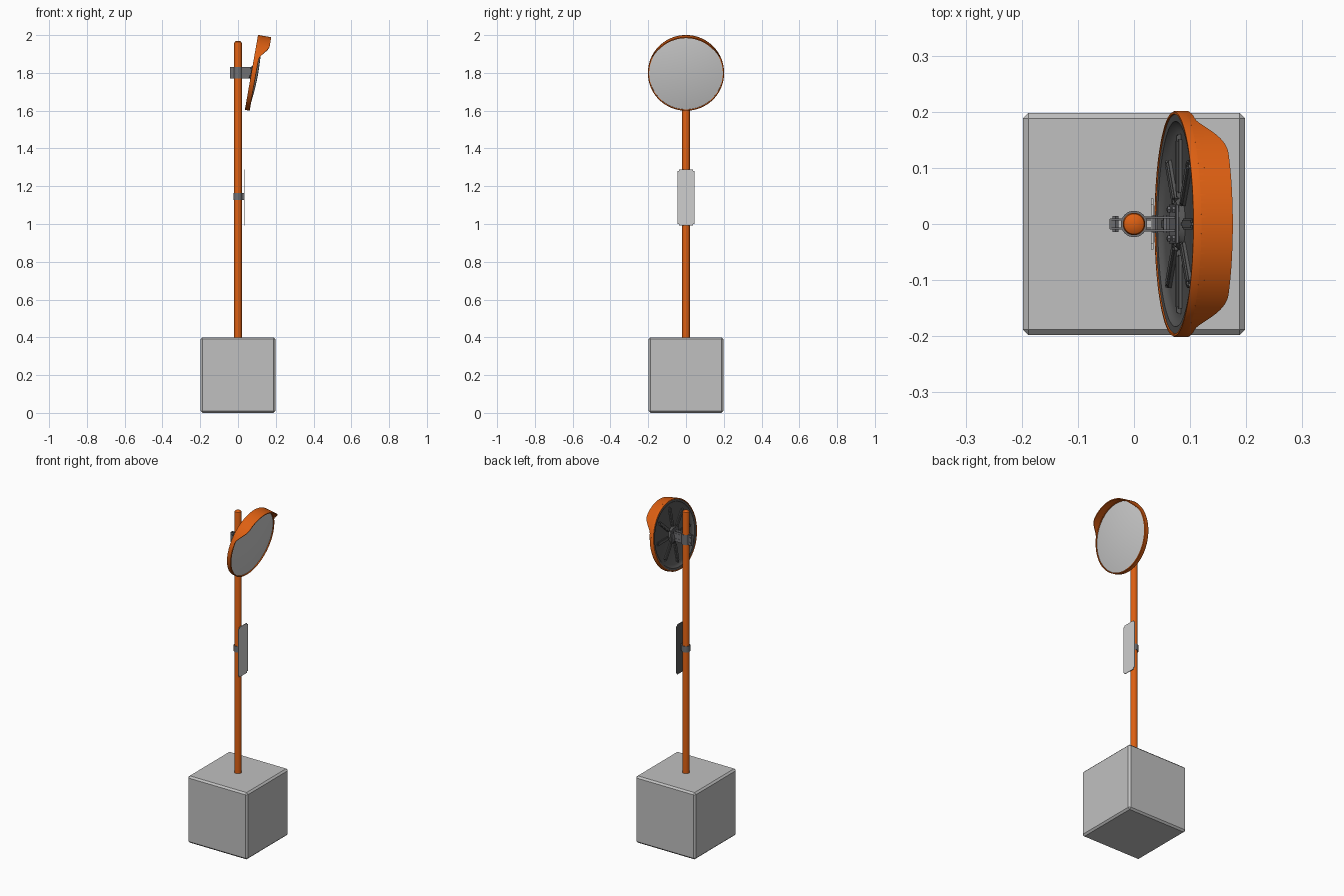
import bpy, bmesh, math
from mathutils import Matrix, Vector

if "Cube" in bpy.data.objects:
    bpy.data.objects.remove(bpy.data.objects["Cube"])


def material(name, color):
    m = bpy.data.materials.new(name)
    m.diffuse_color = (*color, 1)
    m.use_nodes = True
    m.node_tree.nodes["Principled BSDF"].inputs["Base Color"].default_value = (*color, 1)
    return m


ORANGE = material("orange paint", (0.72, 0.115, 0.006))
CONCRETE = material("concrete grey", (0.53, 0.53, 0.53))
SILVER = material("mirror silver", (0.6, 0.6, 0.6))
DARK = material("dark plastic", (0.1, 0.1, 0.1))
STEEL = material("bracket steel", (0.16, 0.16, 0.17))
WHITE = material("sign white", (0.62, 0.62, 0.62))

# Mirror head frame: local x points out of the glass, tipped downwards
HEAD = Matrix.Translation((0.085, 0, 1.8)) @ Matrix.Rotation(math.radians(10), 4, "Y")
UPRIGHT = Matrix.Identity(4)
R = 0.2015


def finish(name, bm, mats, matrix=UPRIGHT, smooth=True):
    bmesh.ops.remove_doubles(bm, verts=bm.verts, dist=0.00001)
    bmesh.ops.recalc_face_normals(bm, faces=bm.faces)
    bm.transform(matrix)
    mesh = bpy.data.meshes.new(name)
    bm.to_mesh(mesh)
    bm.free()
    ob = bpy.data.objects.new(name, mesh)
    bpy.context.collection.objects.link(ob)
    for m in mats:
        mesh.materials.append(m)
    if smooth:
        bpy.ops.object.select_all(action="DESELECT")
        ob.select_set(True)
        bpy.context.view_layer.objects.active = ob
        bpy.ops.object.shade_smooth_by_angle(angle=math.radians(35))
    return ob


def lathe(name, profile, mat, matrix=UPRIGHT, axis="X", steps=72):
    """Spin (radius, height) points around the chosen axis."""
    bm = bmesh.new()
    if axis == "X":
        vs = [bm.verts.new((h, 0, r)) for r, h in profile]
        direction = (1, 0, 0)
    else:
        vs = [bm.verts.new((r, 0, h)) for r, h in profile]
        direction = (0, 0, 1)
    edges = [bm.edges.new(p) for p in zip(vs, vs[1:])]
    bmesh.ops.spin(bm, geom=vs + edges, cent=(0, 0, 0), axis=direction,
                   angle=math.tau, steps=steps, use_merge=True)
    return finish(name, bm, [mat], matrix)


def box(name, center, size, mat, bevel=0.0, matrix=UPRIGHT):
    bm = bmesh.new()
    bmesh.ops.create_cube(bm, size=1, matrix=Matrix.Translation(center) @ Matrix.Diagonal((*size, 1)))
    if bevel:
        bmesh.ops.bevel(bm, geom=bm.edges[:], offset=bevel, segments=1, affect="EDGES")
    return finish(name, bm, [mat], matrix, smooth=False)


def bolt(name, x, z, length):
    bm = bmesh.new()
    bmesh.ops.create_cone(bm, cap_ends=True, segments=6, radius1=0.006, radius2=0.006, depth=length,
                          matrix=Matrix.Translation((x, 0, z)) @ Matrix.Rotation(math.pi / 2, 4, "X"))
    return finish(name, bm, [STEEL], smooth=False)


# Base block and pole
box("base_block", (0, 0, 0.2), (0.396, 0.396, 0.4), CONCRETE, 0.01)
lathe("pole", [(0, 0.39), (0.02, 0.39), (0.02, 1.957), (0.018, 1.964), (0.012, 1.968), (0, 1.97)],
      ORANGE, axis="Z", steps=32)

# Mirror head: rim, convex glass, back dish
lathe("mirror_rim", [(0.196, -0.014), (0.2, -0.014), (R, -0.011), (R, 0.01), (0.199, 0.012),
                     (0.195, 0.012), (0.195, -0.012), (0.196, -0.014)], ORANGE, HEAD, steps=96)
GLASS_R, BULGE = 0.196, 0.016
dome = [(GLASS_R * i / 10, 0.006 + BULGE * (1 - (i / 10) ** 2)) for i in range(11)]
lathe("mirror_glass", dome + [(GLASS_R, 0.002), (0, 0.002)], SILVER, HEAD, steps=96)
lathe("back_dish", [(0, -0.002), (0.165, -0.001), (0.177, -0.005), (0.183, -0.011), (0.196, -0.012),
                    (0.196, 0.001), (0, 0.001)], DARK, HEAD, steps=96)
lathe("back_hub", [(0, -0.012), (0.04, -0.012), (0.048, -0.002), (0, -0.001)], DARK, HEAD, steps=48)

# Raised radial ribs on the back
for i in range(8):
    bm = bmesh.new()
    bmesh.ops.create_cube(bm, size=1, matrix=Matrix.Translation((-0.005, 0, 0.103))
                          @ Matrix.Diagonal((0.01, 0.02, 0.115, 1)))
    ends = [e for e in bm.edges if abs(e.verts[0].co.x - e.verts[1].co.x) > 0.005]
    bmesh.ops.bevel(bm, geom=ends, offset=0.0095, segments=4, affect="EDGES")
    crown = [e for e in bm.edges if all(v.co.x < -0.009 for v in e.verts)]
    bmesh.ops.bevel(bm, geom=crown, offset=0.003, segments=2, affect="EDGES")
    finish("back_rib", bm, [DARK], HEAD @ Matrix.Rotation(math.tau * i / 8, 4, "X"))

# Hood: a visor that deepens towards the top of the rim
bm = bmesh.new()
rows = []
STEPS = 64
for i in range(STEPS + 1):
    a = math.radians(-75 + 150 * i / STEPS)
    up = math.cos(a)
    t = min(1, max(0, (up - 0.36) / 0.42))
    depth = 0.011 + 0.046 * t * t * (3 - 2 * t)
    section = [(R - 0.005, 0.0), (R, 0.0), (R, depth), (R - 0.005, depth)]
    rows.append([bm.verts.new((x, r * math.sin(a), r * up)) for r, x in section])
for p, q in zip(rows, rows[1:]):
    for k in range(4):
        bm.faces.new((p[k], p[(k + 1) % 4], q[(k + 1) % 4], q[k]))
bm.faces.new(rows[0])
bm.faces.new(rows[-1])
finish("hood", bm, [ORANGE], HEAD)


# Pole clamps
def clamp(name, z, height):
    h = height / 2
    lathe(name, [(0.0195, -h), (0.0235, -h), (0.0235, h), (0.0195, h), (0.0195, -h)],
          STEEL, Matrix.Translation((0, 0, z)), axis="Z", steps=32)


clamp("mirror_clamp", 1.8, 0.06)
clamp("sign_clamp", 1.145, 0.036)

# Bracket arms, rear clamp ears and mounting plate
for side in (-1, 1):
    box("bracket_arm", (0.046, side * 0.0115, 1.8), (0.056, 0.003, 0.06), STEEL)
    box("clamp_ear", (-0.031, side * 0.008, 1.8), (0.023, 0.003, 0.06), STEEL)
    box("sign_arm", (0.025, side * 0.008, 1.145), (0.014, 0.003, 0.036), STEEL)
box("clamp_ear_end", (-0.042, 0, 1.8), (0.003, 0.018, 0.06), STEEL)
box("mounting_plate", (-0.014, 0, 0), (0.006, 0.07, 0.07), STEEL, 0.001, HEAD)
for z in (1.785, 1.815):
    bolt("rear_bolt", -0.033, z, 0.028)
    bolt("arm_bolt", 0.038, z, 0.032)
    bolt("pivot_bolt", 0.058, z, 0.032)
for y in (-0.026, 0.026):
    for z in (-0.024, 0.024):
        lathe("plate_bolt", [(0, -0.022), (0.006, -0.022), (0.006, -0.016), (0, -0.016)], STEEL,
              HEAD @ Matrix.Translation((0, y, z)), steps=6)

# Sign plate: pale front, dark back, rounded corners
bm = bmesh.new()
bmesh.ops.create_cube(bm, size=1, matrix=Matrix.Translation((0.0325, 0, 1.14))
                      @ Matrix.Diagonal((0.004, 0.09, 0.298, 1)))
corners = [e for e in bm.edges if abs(e.verts[0].co.x - e.verts[1].co.x) > 0.003]
bmesh.ops.bevel(bm, geom=corners, offset=0.009, segments=4, affect="EDGES")
bm.normal_update()
for f in bm.faces:
    f.material_index = 1 if f.normal.x < -0.5 else 0
finish("sign_plate", bm, [WHITE, DARK], smooth=False)
